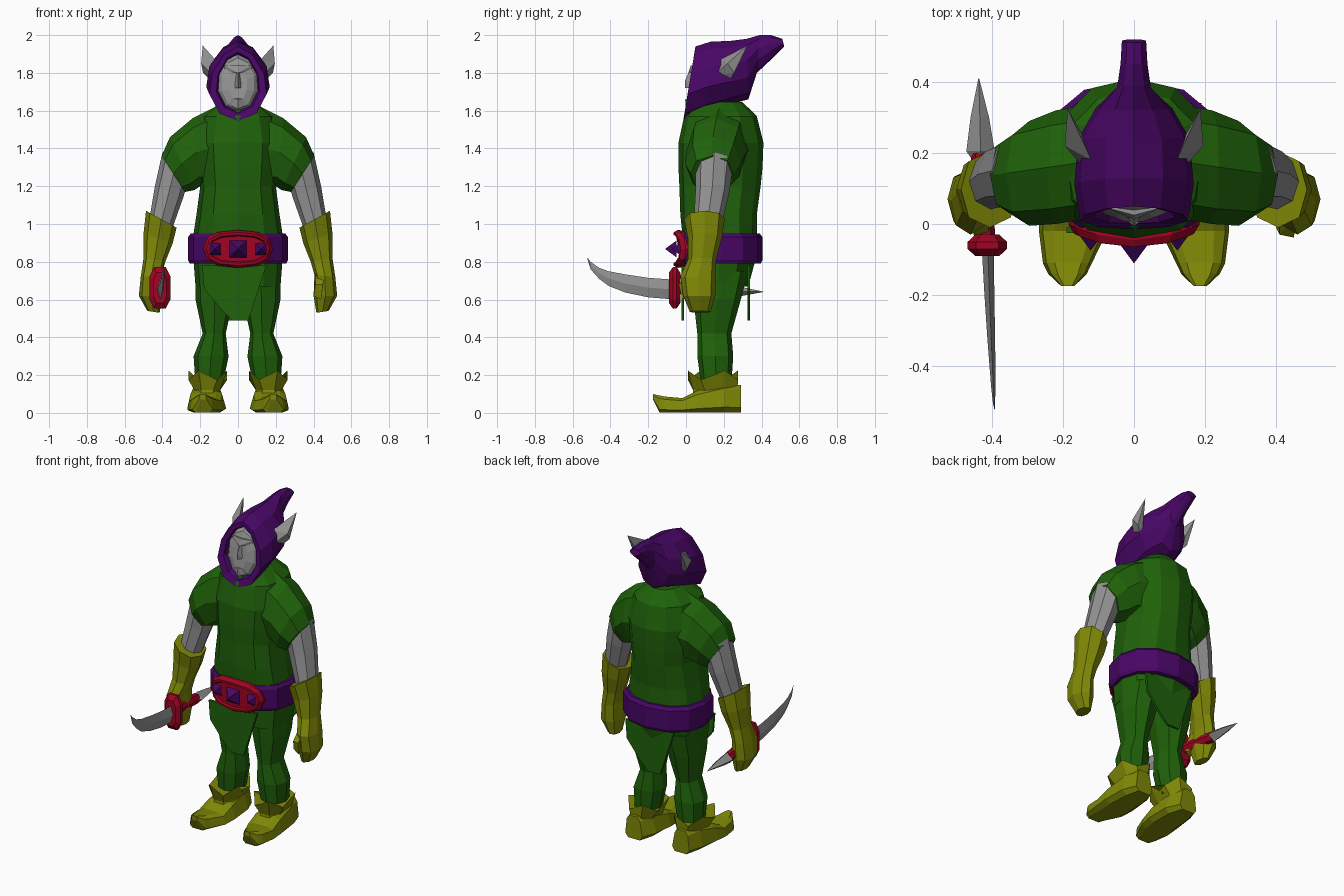
import bpy, bmesh, math
from mathutils import Vector as V


def material(name, rgb):
    m = bpy.data.materials.new(name)
    m.diffuse_color = (*rgb, 1)
    return m


GREEN = material("green cloth", (0.014, 0.122, 0.003))
YELLOW = material("yellow leather", (0.215, 0.25, 0.002))
PURPLE = material("purple cloth", (0.066, 0.002, 0.132))
RED = material("red metal", (0.35, 0.001, 0.016))
GREY = material("grey", (0.29, 0.29, 0.29))


def finish(name, bm, mat, mirror):
    bmesh.ops.recalc_face_normals(bm, faces=bm.faces)
    me = bpy.data.meshes.new(name)
    bm.to_mesh(me)
    bm.free()
    me.materials.append(mat)
    ob = bpy.data.objects.new(name, me)
    bpy.context.collection.objects.link(ob)
    if mirror:
        ob.modifiers.new("mirror", 'MIRROR')
    return ob


# Cross-sections, each given as centre and two half axes
def level(z, x0, x1, y0, y1):
    return (V(((x0 + x1) / 2, (y0 + y1) / 2, z)),
            V(((x1 - x0) / 2, 0, 0)), V((0, (y1 - y0) / 2, 0)))


def slant(xo, zo, xi, zi, y0, y1):
    return (V(((xo + xi) / 2, (y0 + y1) / 2, (zo + zi) / 2)),
            V(((xo - xi) / 2, 0, (zo - zi) / 2)), V((0, (y1 - y0) / 2, 0)))


def upright(y, x0, x1, z0, z1):
    return (V(((x0 + x1) / 2, y, (z0 + z1) / 2)),
            V(((x1 - x0) / 2, 0, 0)), V((0, 0, (z1 - z0) / 2)))


def tilt(yt, zt, yb, zb, hw):
    return (V((0, (yt + yb) / 2, (zt + zb) / 2)),
            V((0, (yt - yb) / 2, (zt - zb) / 2)), V((hw, 0, 0)))


def loft(name, rings, mat, n=8, power=1.0, back=None, phase=0.0, zig=0.0, mirror=False):
    bm = bmesh.new()
    rows = []
    for k, (c, u, v) in enumerate(rings):
        row = []
        for i in range(n):
            a = 2 * math.pi * (i + phase) / n
            e = back if back and math.sin(a) > 1e-6 else power
            p, q = (math.copysign(abs(t) ** e, t) if abs(t) > 1e-6 else 0
                    for t in (math.cos(a), math.sin(a)))
            co = c + u * p + v * q
            if k == len(rings) - 1 and i % 2:
                co.z -= zig
            row.append(bm.verts.new(co))
        rows.append(row)
    for a, b in zip(rows, rows[1:]):
        for i in range(n):
            j = (i + 1) % n
            bm.faces.new((a[i], a[j], b[j], b[i]))
    bm.faces.new(rows[0][::-1])
    bm.faces.new(rows[-1])
    return finish(name, bm, mat, mirror)


def hull(name, pts, mat, mirror=False):
    bm = bmesh.new()
    vs = [bm.verts.new(p) for p in pts]
    bmesh.ops.convex_hull(bm, input=vs)
    return finish(name, bm, mat, mirror)


# Tunic body with skirt
body = [(0.67, .225, .0, .33), (0.80, .235, -.01, .365), (0.95, .235, -.02, .375),
        (1.05, .22, -.03, .375), (1.2, .2, -.035, .395), (1.3, .21, -.04, .405),
        (1.43, .22, -.04, .41), (1.57, .19, -.01, .375), (1.645, .09, .06, .30)]
loft("tunic", [level(z, -w, w, a, b) for z, w, a, b in body], GREEN, 12, 0.75, 0.9)

# Sleeves
loft("sleeve", [slant(.10, 1.63, .10, 1.2, .02, .34), slant(.24, 1.56, .2, 1.2, .0, .32),
                slant(.36, 1.46, .23, 1.18, -.005, .29), slant(.405, 1.36, .28, 1.17, .025, .25)],
     GREEN, 8, 0.9, mirror=True)

# Skirt flaps, front and back
for name, y, s in (("front_flap", -.025, 1), ("back_flap", .325, -1)):
    outline = [(-.19, .78), (.15, .78), (.1, .65), (.055, .49), (-.03, .49), (-.1, .56), (-.18, .66)]
    hull(name, [(s * x, y + d, z) for x, z in outline for d in (0, .015)], GREEN)

# Legs
loft("leg", [level(.75, .01, .225, .02, .33), level(.6, .025, .225, .04, .29),
             level(.42, .065, .187, .06, .24), level(.3, .05, .235, .06, .25),
             level(.15, .08, .225, .08, .24)], GREEN, 8, 0.85, mirror=True)

# Boots: foot with turned-up toe, narrowing upwards, and flared jagged cuff
foot = loft("boot_foot", [upright(.29, .10, .23, 0, .15), upright(.2, .06, .265, 0, .16),
                          upright(.06, .055, .275, 0, .12), upright(-.02, .07, .272, 0, .08),
                          upright(-.11, .115, .26, 0, .088), upright(-.14, .13, .245, 0, .094),
                          upright(-.175, .165, .21, .07, .1)],
            YELLOW, 8, 0.5, phase=0.5, mirror=True)
for v in foot.data.vertices:
    v.co.x = .18 + (v.co.x - .18) * (1.03 - 2.4 * v.co.z)
loft("boot_cuff", [level(.05, .085, .245, .02, .285), level(.12, .09, .235, .03, .28),
                   level(.225, .05, .27, .0, .285)], YELLOW, 8, 0.85, phase=0.5, zig=0.05,
     mirror=True)

# Arms and gloves
loft("arm", [slant(.4, 1.38, .26, 1.24, .05, .25), slant(.44, 1.2, .29, 1.14, .05, .23),
             slant(.47, 1.02, .35, .97, .04, .19)], GREY, 8, mirror=True)
loft("glove", [slant(.487, 1.07, .325, .98, -.01, .205), slant(.5, .95, .345, .9, .01, .19),
               slant(.5, .82, .385, .8, .01, .16), slant(.515, .72, .405, .73, -.03, .16),
               slant(.525, .62, .40, .62, -.015, .155), slant(.48, .54, .415, .53, .02, .13)],
     YELLOW, 8, 0.9, mirror=True)
hull("thumb", [(.41, .03, .74), (.46, .02, .75), (.41, -.03, .68), (.45, -.038, .68),
               (.4, -.01, .62), (.44, -.02, .6), (.42, .07, .62)], YELLOW, True)

# Belt with bent buckle plate and pyramid studs
loft("belt", [level(z, -w, w, a, b) for z, w, a, b in
              ((.79, .255, -.025, .395), (.81, .265, -.035, .405),
               (.93, .265, -.035, .405), (.95, .25, -.025, .39))], PURPLE, 12, 0.8, 0.92)
buckle = loft("buckle", [upright(y, -w, w, .868 - h, .868 + h) for y, w, h in
                         ((.01, .18, .095), (-.045, .185, .1), (-.065, .168, .088),
                          (-.065, .155, .075), (-.053, .148, .068))], RED, 12, 0.8)
for v in buckle.data.vertices:
    v.co.y += 1.3 * v.co.x ** 2
for name, x, r, y in (("middle_stud", 0, .045, -.05), ("left_stud", -.122, .032, -.032),
                      ("right_stud", .122, .032, -.032)):
    base = [(x + i * r, y, .868 + j * r) for i in (-1, 1) for j in (-1, 1)]
    hull(name, base + [(x, y - r * 1.35, .868)], PURPLE)

# Hood with swept-back tail; starts inside the face opening, wider towards the jaw
hood = [(.085, 1.9, .035, 1.6, .105), (.05, 1.91, .0, 1.585, .115), (.05, 1.94, -.015, 1.545, .15),
        (.13, 1.965, .10, 1.59, .172), (.24, 1.97, .24, 1.635, .165),
        (.32, 1.98, .33, 1.66, .115), (.39, 2.0, .375, 1.8, .05), (.45, 2.0, .45, 1.87, .04),
        (.51, 1.98, .52, 1.94, .036)]
cowl = loft("hood", [tilt(*r) for r in hood], PURPLE, 10, 1.08)
for v in cowl.data.vertices:
    if v.co.y < .36:
        v.co.x *= 1 + 0.9 * (1.76 - v.co.z)

# Face with brow, nose and chin
loft("face", [tilt(.09, 1.9, .035, 1.59, .115), tilt(.055, 1.88, .015, 1.61, .09),
              tilt(.035, 1.83, .005, 1.65, .05)], GREY, 10)
hull("nose", [(0, .03, 1.84), (-.025, .03, 1.72), (.025, .03, 1.72), (0, -.005, 1.72),
              (0, -.005, 1.76)], GREY)
hull("brow", [(s * x, y, z) for s in (-1, 1) for x, y, z in
              ((.07, .05, 1.81), (.075, .045, 1.84), (.0, .012, 1.8), (.0, .025, 1.84))], GREY)
hull("chin", [(-.05, .03, 1.67), (.05, .03, 1.67), (0, -.005, 1.66), (0, .0, 1.61),
              (-.025, .01, 1.62), (.025, .01, 1.62)], GREY)

# Pointed ears
hull("ear", [(.13, .145, 1.785), (.12, .18, 1.87), (.13, .225, 1.745), (.195, .22, 1.85),
             (.185, .255, 1.8), (.187, .325, 1.945)], GREY, True)

# Sword: guard, grip, curved blade and rear spike
loft("sword_guard", [upright(y, -.413 - w, -.413 + w, .662 - h, .662 + h) for y, w, h in
                     ((-.03, .036, .085), (-.05, .058, .115), (-.07, .058, .115), (-.09, .036, .085))],
     RED, 8, 0.65, phase=0.5)
loft("sword_grip", [upright(-.06, -.44, -.39, .625, .695), upright(.06, -.45, -.395, .62, .69),
                    upright(.2, -.46, -.405, .61, .675)], RED, 6)
loft("sword_blade", [upright(y, x - w, x + w, a, b) for y, x, w, a, b in
                     ((-.06, -.412, .017, .6, .705), (-.2, -.407, .014, .612, .715),
                      (-.32, -.402, .011, .637, .733), (-.41, -.398, .008, .672, .75),
                      (-.46, -.396, .006, .71, .768), (-.505, -.394, .003, .76, .8),
                      (-.522, -.392, .001, .815, .822))], GREY, 4)
loft("sword_spike", [upright(.18, -.455, -.41, .62, .665), upright(.205, -.472, -.392, .605, .68),
                     upright(.3, -.46, -.408, .62, .665), upright(.41, -.438, -.436, .64, .642)],
     GREY, 4)
